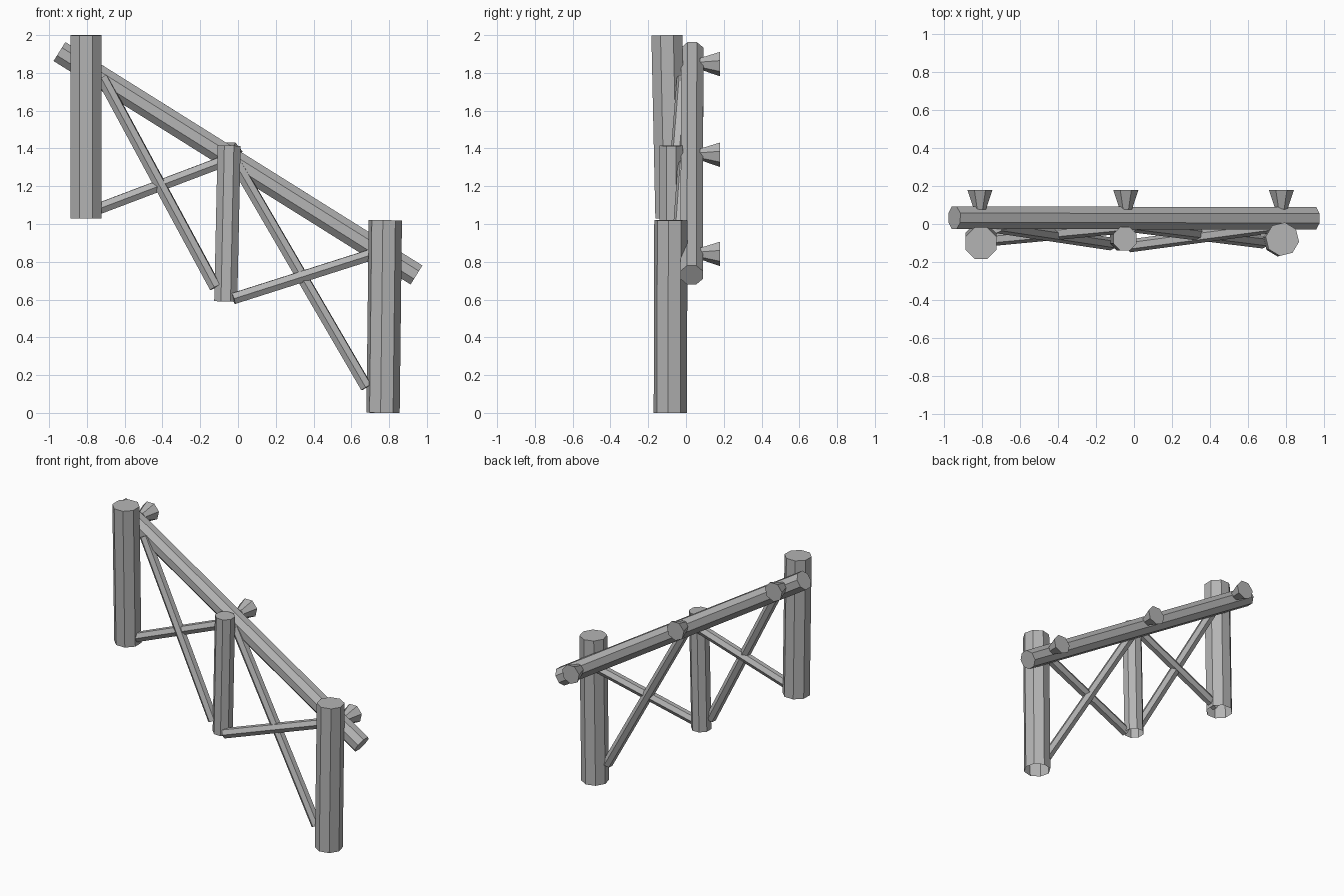
import bpy, bmesh, math
from mathutils import Vector, Matrix

if "Cube" in bpy.data.objects:
    bpy.data.objects.remove(bpy.data.objects["Cube"], do_unlink=True)

GREY = (0.46, 0.46, 0.46, 1)
timber = bpy.data.materials.new("grey_timber")
timber.use_nodes = True
timber.diffuse_color = GREY
timber.node_tree.nodes["Principled BSDF"].inputs["Base Color"].default_value = GREY


def rod(name, start, end, r_start, r_end, sides, open_start=False):
    """Faceted log from start to end; an open log has no cap at its start."""
    start, end = Vector(start), Vector(end)
    axis = end - start
    bm = bmesh.new()
    bmesh.ops.create_cone(bm, cap_ends=True, segments=sides, radius1=r_start,
                          radius2=r_end, depth=axis.length)
    if open_start:
        caps = [f for f in bm.faces if f.normal.z < -0.9]
        bmesh.ops.delete(bm, geom=caps, context='FACES_ONLY')
    turn = axis.to_track_quat('Z', 'Y').to_matrix().to_4x4()
    spin = Matrix.Rotation(math.pi / sides, 4, 'Z')
    bm.transform(Matrix.Translation((start + end) / 2) @ turn @ spin)
    mesh = bpy.data.meshes.new(name)
    bm.to_mesh(mesh)
    bm.free()
    mesh.materials.append(timber)
    obj = bpy.data.objects.new(name, mesh)
    bpy.context.collection.objects.link(obj)
    return obj


# Upright posts, leaning slightly, hollow underneath
rod("upper_post", (-0.805, -0.08, 1.03), (-0.805, -0.101, 2), 0.089, 0.089, 8, True)
rod("middle_post", (-0.065, -0.078, 0.59), (-0.047, -0.078, 1.415), 0.066, 0.066, 8, True)
rod("lower_post", (0.768, -0.083, 0), (0.78, -0.08, 1.02), 0.089, 0.089, 8, True)

# Sloping handrail
rod("handrail", (-0.945, 0.033, 1.913), (0.945, 0.03, 0.73), 0.064, 0.064, 8)

# Crossed braces between the posts
braces = {
    "upper_steep_brace": ((-0.72, -0.015, 1.775), (-0.12, -0.105, 0.665)),
    "upper_shallow_brace": ((-0.78, -0.085, 1.065), (-0.04, -0.015, 1.345)),
    "lower_steep_brace": ((-0.01, -0.01, 1.32), (0.68, -0.095, 0.135)),
    "lower_shallow_brace": ((-0.025, -0.115, 0.605), (0.76, -0.01, 0.855)),
}
for name, (a, b) in braces.items():
    rod(name, a, b, 0.034, 0.034, 6)

# Flared pegs on the back of the handrail
for name, x, z in (("upper_peg", -0.81, 1.85), ("middle_peg", -0.043, 1.37),
                   ("lower_peg", 0.775, 0.845)):
    rod(name, (x, 0.075, z), (x, 0.18, z), 0.032, 0.068, 7)
